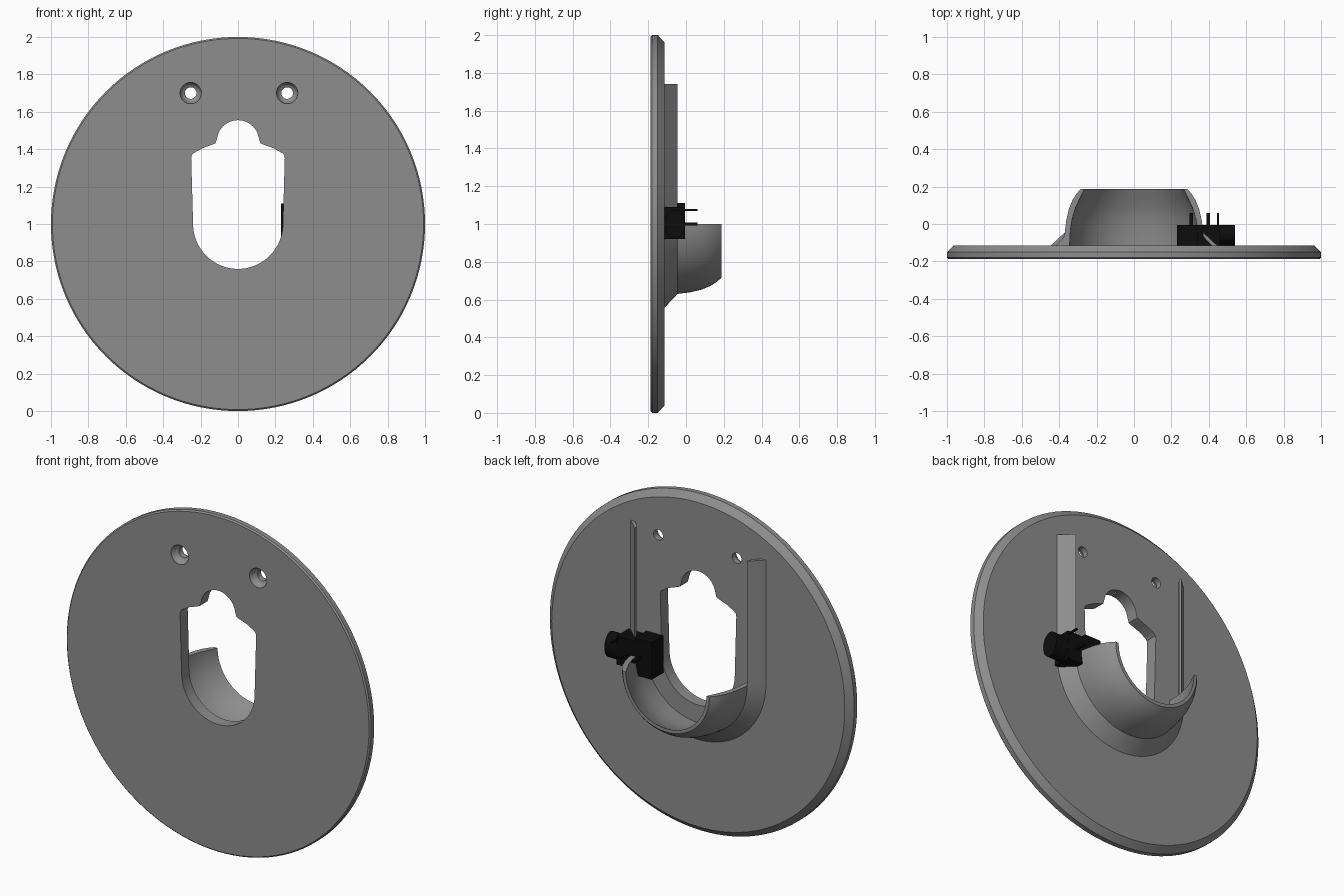
import bpy, bmesh, math
from math import sin, cos, pi

if "Cube" in bpy.data.objects:
    bpy.data.objects.remove(bpy.data.objects["Cube"])


def material(name, value):
    m = bpy.data.materials.new(name)
    m.diffuse_color = (value, value, value, 1)
    m.use_nodes = True
    m.node_tree.nodes["Principled BSDF"].inputs["Base Color"].default_value = m.diffuse_color
    return m


GREY = material("mid grey", 0.27)
BLACK = material("black", 0.004)


def finish(name, bm, mat, smooth=True):
    bmesh.ops.remove_doubles(bm, verts=bm.verts, dist=1e-5)
    bmesh.ops.recalc_face_normals(bm, faces=bm.faces)
    me = bpy.data.meshes.new(name)
    bm.to_mesh(me)
    bm.free()
    me.materials.append(mat)
    ob = bpy.data.objects.new(name, me)
    bpy.context.collection.objects.link(ob)
    if smooth:
        bpy.ops.object.select_all(action='DESELECT')
        ob.select_set(True)
        bpy.context.view_layer.objects.active = ob
        bpy.ops.object.shade_smooth_by_angle(angle=math.radians(25))
    return ob


def lathe(name, profile, mat, a0=0, a1=2 * pi, n=128, cx=0, cz=1, closed=False):
    """Turn (radius, y) points about an axis along y; closed sections get end caps."""
    bm = bmesh.new()
    rings = []
    for i in range(n + 1):
        a = a0 + (a1 - a0) * i / n
        rings.append([bm.verts.new((cx + r * cos(a), y, cz + r * sin(a))) for r, y in profile])
    count = len(profile) if closed else len(profile) - 1
    for p, q in zip(rings, rings[1:]):
        for j in range(count):
            k = (j + 1) % len(profile)
            bm.faces.new((p[j], p[k], q[k], q[j]))
    if closed:
        bm.faces.new(rings[0])
        bm.faces.new(rings[-1])
    bmesh.ops.dissolve_degenerate(bm, dist=1e-6, edges=bm.edges)
    return finish(name, bm, mat)


def prism(name, pts, offset, mat, smooth=False):
    """Extrude a planar outline of 3D points along an offset."""
    bm = bmesh.new()
    face = bm.faces.new([bm.verts.new(p) for p in pts])
    ext = bmesh.ops.extrude_face_region(bm, geom=[face])
    moved = [v for v in ext['geom'] if isinstance(v, bmesh.types.BMVert)]
    bmesh.ops.translate(bm, verts=moved, vec=offset)
    return finish(name, bm, mat, smooth)


def box(name, x, y, z, mat):
    pts = [(x[0], y[0], z[0]), (x[1], y[0], z[0]), (x[1], y[1], z[0]), (x[0], y[1], z[0])]
    return prism(name, pts, (0, 0, z[1] - z[0]), mat)


def cut(target, cutter):
    mod = target.modifiers.new("cut", 'BOOLEAN')
    mod.operation, mod.solver, mod.object = 'DIFFERENCE', 'EXACT', cutter
    bpy.context.view_layer.objects.active = target
    bpy.ops.object.modifier_apply(modifier=mod.name)
    bpy.data.objects.remove(cutter)


# Round plate with a small front chamfer and a larger rear chamfer
plate = lathe("round_plate", [(0, -.187), (.992, -.187), (1, -.179), (1, -.15),
                              (.963, -.115), (0, -.115)], GREY)

# Keyhole opening: round bottom, straight sides, sloped shoulders, round neck
half = [(.24 * cos(a), 1 + .24 * sin(a)) for a in [-pi / 2 + pi / 2 * i / 20 for i in range(21)]]
half += [(.25, 1.35), (.247, 1.368), (.235, 1.38), (.19, 1.405), (.135, 1.425), (.12, 1.432), (.114, 1.45)]
half += [(.113 * cos(a), 1.442 + .113 * sin(a)) for a in [.2 + (pi / 2 - .2) * i / 12 for i in range(13)]]
outline = half + [(-x, z) for x, z in half[-2:0:-1]]
cut(plate, prism("opening_cutter", [(x, -.3, z) for x, z in outline], (0, .3, 0), GREY, True))

# Countersunk screw holes
for x in (-.253, .263):
    cut(plate, lathe("screw_cutter", [(0, -.25), (.057, -.25), (.057, -.18), (.044, -.158), (.031, -.15),
                                      (.031, -.05), (0, -.05)], GREY, n=32, cx=x, cz=1.70))
bpy.context.view_layer.objects.active = plate
plate.select_set(True)
bpy.ops.object.shade_smooth_by_angle(angle=math.radians(25))

# Half cup with a flared foot behind the opening
lathe("half_cup", [(.45, -.12), (.37, -.045), (.362, .02), (.348, .08), (.328, .13), (.305, .165),
                   (.285, .187), (.265, .187), (.288, .14), (.312, .09), (.33, .03), (.34, -.03),
                   (.345, -.12)], GREY, pi, 2 * pi, 64, closed=True)

# Slanted ribs running up from the cup
for side, label in ((-1, "left"), (1, "right")):
    section = [(.45, -.12), (.37, -.045), (.368, -.06), (.385, -.085), (.42, -.12)]
    prism(label + "_rib", [(side * x, y, 1) for x, y in section], (0, 0, .74), GREY)

# Black socket: block, stepped body, barrel and pins
box("socket_block", (.23, .34), (-.117, -.005), (.89, 1.11), BLACK)
box("socket_body", (.34, .46), (-.117, -.005), (.92, 1.09), BLACK)
ring = [2 * pi * i / 32 for i in range(32)]
prism("socket_barrel", [(.46, -.06 + .055 * cos(a), 1 + .075 * sin(a)) for a in ring],
      (.08, 0, 0), BLACK, True)
box("side_pin", (.298, .316), (-.02, .06), (.993, 1.007), BLACK)
box("middle_pin", (.388, .406), (-.02, .06), (.993, 1.007), BLACK)
box("upper_pin", (.445, .455), (-.02, .06), (1.07, 1.08), BLACK)
